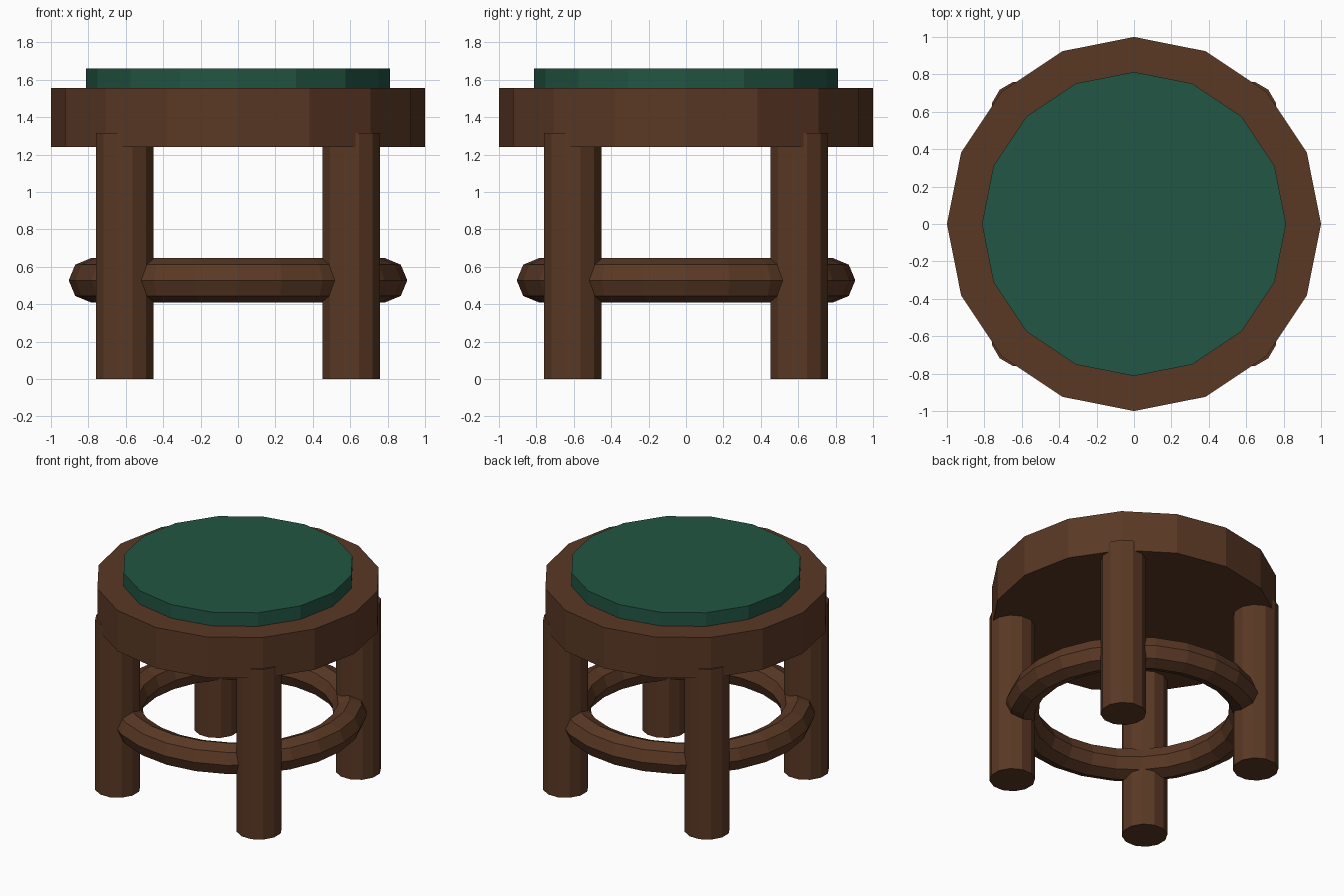
import bpy, bmesh, math
from mathutils import Matrix

if "Cube" in bpy.data.objects:
    bpy.data.objects.remove(bpy.data.objects["Cube"])


def material(name, rgb):
    m = bpy.data.materials.new(name)
    m.diffuse_color = (*rgb, 1)
    m.use_nodes = True
    m.node_tree.nodes["Principled BSDF"].inputs["Base Color"].default_value = m.diffuse_color
    return m


wood = material("dark brown wood", (0.102, 0.040, 0.018))
fabric = material("deep green fabric", (0.016, 0.093, 0.056))


def cylinder(name, sides, radius, z0, z1, mat, x=0, y=0, turn=0):
    bm = bmesh.new()
    place = Matrix.Translation((x, y, (z0 + z1) / 2)) @ Matrix.Rotation(turn, 4, 'Z')
    bmesh.ops.create_cone(bm, cap_ends=True, segments=sides, radius1=radius,
                          radius2=radius, depth=z1 - z0, matrix=place)
    mesh = bpy.data.meshes.new(name)
    bm.to_mesh(mesh)
    bm.free()
    mesh.materials.append(mat)
    ob = bpy.data.objects.new(name, mesh)
    bpy.context.collection.objects.link(ob)
    return ob


# Seat and cushion: vertices lie on the x and y axes
cylinder("seat", 16, 1.0, 1.24, 1.555, wood)
cylinder("cushion", 16, 0.813, 1.555, 1.66, fabric)

# Four legs on the diagonals, each poking slightly out of the seat rim
for sx, side in ((-1, "left"), (1, "right")):
    for sy, end in ((-1, "front"), (1, "back")):
        cylinder(f"{end}_{side}_leg", 12, 0.16, 0, 1.315, wood,
                 sx * 0.605, sy * 0.605, math.radians(15))

# Foot ring joining the legs
bpy.ops.mesh.primitive_torus_add(major_segments=24, minor_segments=8,
                                 major_radius=0.787, minor_radius=0.118,
                                 location=(0, 0, 0.528))
ring = bpy.context.object
ring.name = "foot_ring"
ring.data.materials.append(wood)
for p in ring.data.polygons:
    p.use_smooth = False
